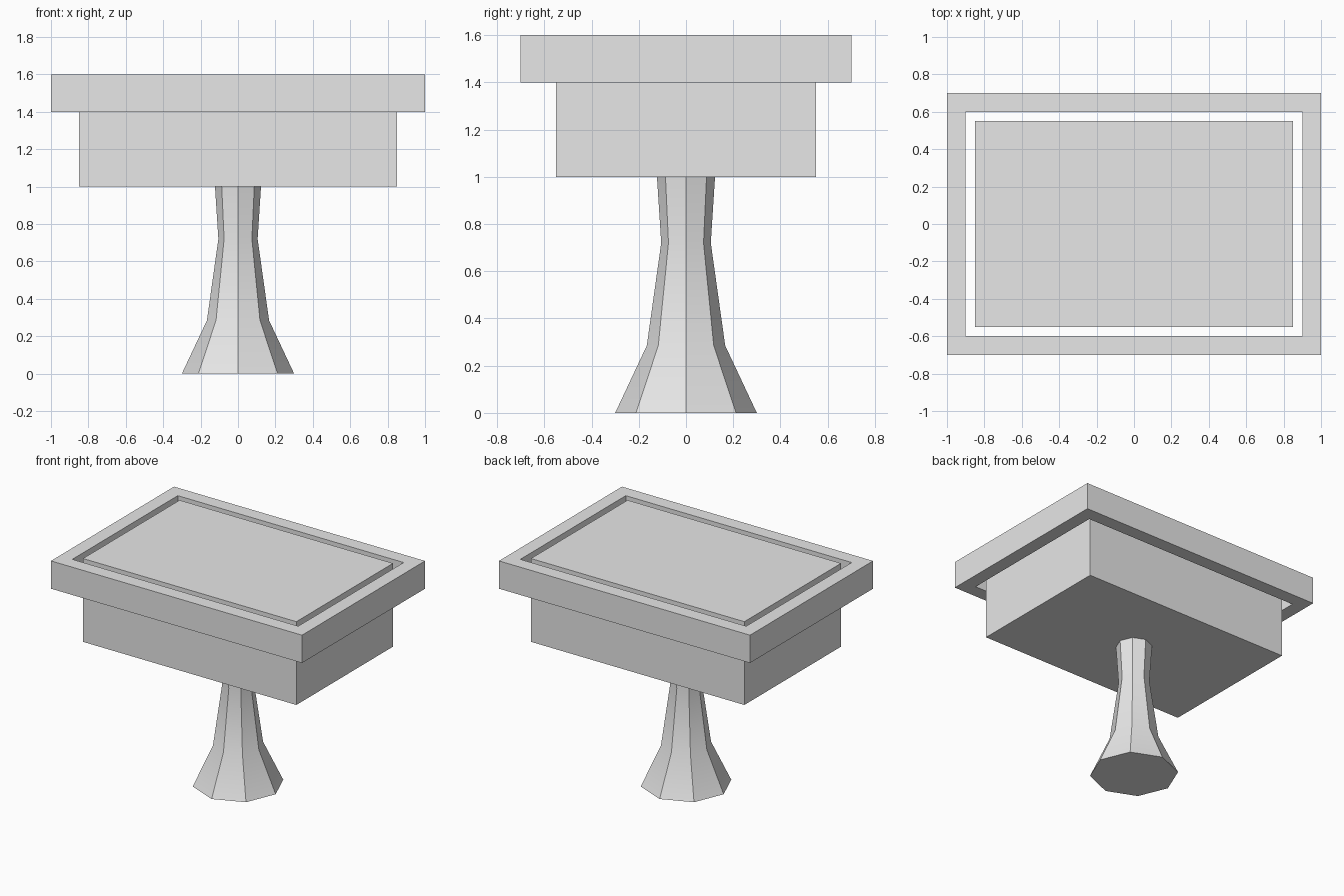
import bpy
import bmesh
from math import radians

cube = bpy.data.objects.get("Cube")
if cube:
    bpy.data.objects.remove(cube, do_unlink=True)

# Single plain grey material
GREY = (0.8, 0.8, 0.8, 1)
grey = bpy.data.materials.new("light_grey")
grey.use_nodes = True
grey.diffuse_color = GREY
grey.node_tree.nodes["Principled BSDF"].inputs["Base Color"].default_value = GREY


def add_object(name, bm):
    bmesh.ops.recalc_face_normals(bm, faces=bm.faces[:])
    mesh = bpy.data.meshes.new(name)
    bm.to_mesh(mesh)
    bm.free()
    mesh.materials.append(grey)
    obj = bpy.data.objects.new(name, mesh)
    bpy.context.collection.objects.link(obj)
    return obj


def rectangle(bm, half_x, half_y, z):
    return [bm.verts.new((sx * half_x, sy * half_y, z))
            for sx, sy in ((-1, -1), (1, -1), (1, 1), (-1, 1))]


def bridge(bm, ring_a, ring_b):
    n = len(ring_a)
    for i in range(n):
        j = (i + 1) % n
        bm.faces.new((ring_a[i], ring_a[j], ring_b[j], ring_b[i]))


# Central block, flush with the top of the frame
bm = bmesh.new()
low, high = rectangle(bm, 0.85, 0.55, 1.0), rectangle(bm, 0.85, 0.55, 1.6)
bridge(bm, low, high)
bm.faces.new(low)
bm.faces.new(high)
add_object("table_block", bm)

# Open rectangular frame, with a gap all round the block
bm = bmesh.new()
loops = [rectangle(bm, *size) for size in
         ((1.0, 0.7, 1.4), (1.0, 0.7, 1.6), (0.9, 0.6, 1.6), (0.9, 0.6, 1.4))]
for i in range(4):
    bridge(bm, loops[i], loops[(i + 1) % 4])
add_object("table_frame", bm)

# Eight-sided flared pedestal, built ring by ring
bm = bmesh.new()
rings = []
for radius, z in ((0.3, 0), (0.166, 0.285), (0.105, 0.72), (0.123, 1.0)):
    ring = bmesh.ops.create_circle(bm, segments=8, radius=radius)["verts"]
    bmesh.ops.translate(bm, verts=ring, vec=(0, 0, z))
    rings.append(ring)
for lower, upper in zip(rings, rings[1:]):
    bridge(bm, lower, upper)
bm.faces.new(rings[0])
bm.faces.new(rings[-1])
pedestal = add_object("pedestal", bm)

# Soft vertical flow, crisp corners
bpy.ops.object.select_all(action="DESELECT")
pedestal.select_set(True)
bpy.context.view_layer.objects.active = pedestal
bpy.ops.object.shade_smooth_by_angle(angle=radians(30))
